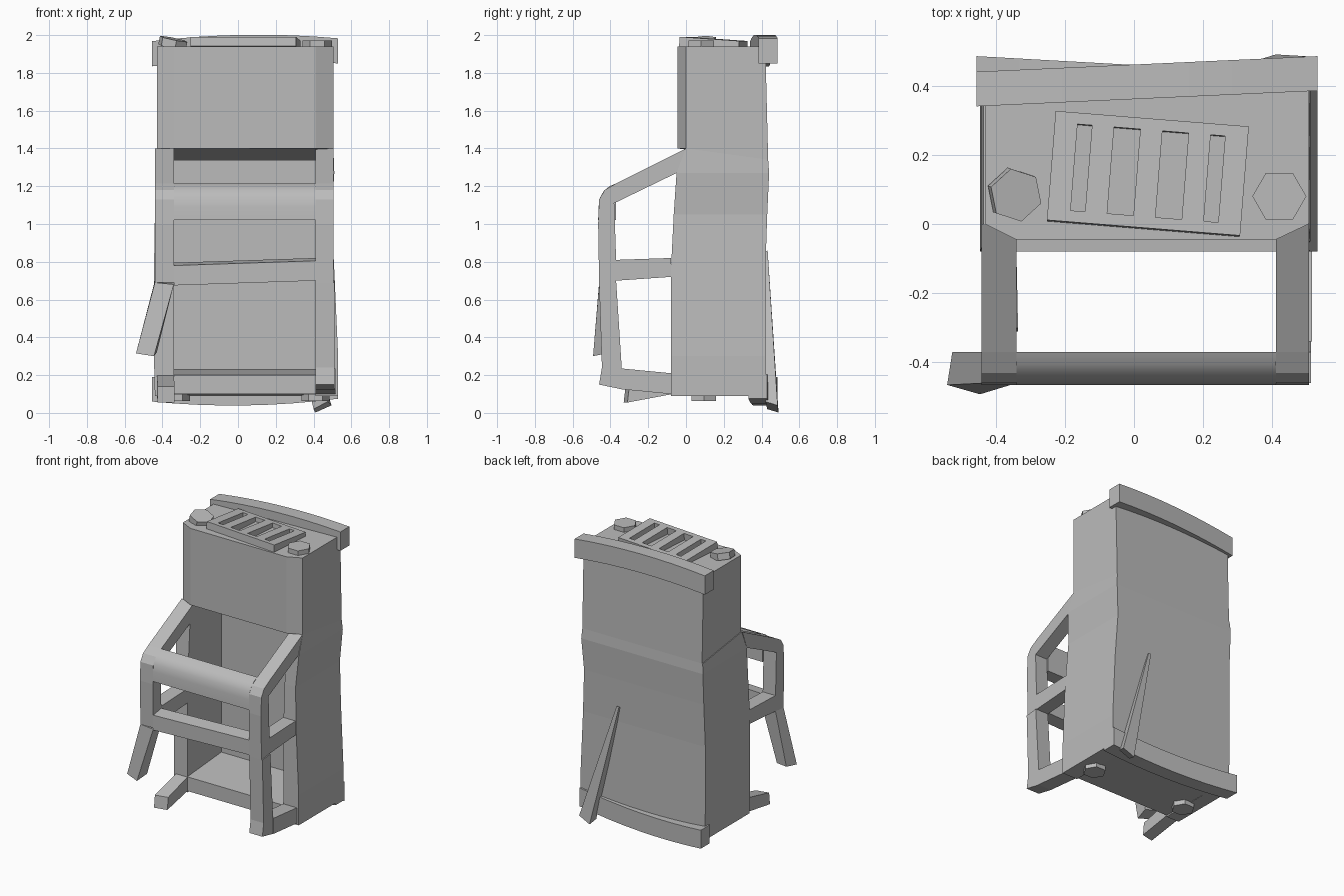
import bpy, bmesh, math
from mathutils import Vector, Matrix

cube = bpy.data.objects.get("Cube")
if cube:
    bpy.data.objects.remove(cube, do_unlink=True)

GREY = (0.5, 0.5, 0.5, 1.0)
grey = bpy.data.materials.new("worn_grey")
grey.use_nodes = True
grey.diffuse_color = GREY
for node in grey.node_tree.nodes:
    if node.type == 'BSDF_PRINCIPLED':
        node.inputs["Base Color"].default_value = GREY


def finish(name, bm):
    bmesh.ops.recalc_face_normals(bm, faces=bm.faces)
    mesh = bpy.data.meshes.new(name)
    bm.to_mesh(mesh)
    bm.free()
    mesh.materials.append(grey)
    obj = bpy.data.objects.new(name, mesh)
    bpy.context.collection.objects.link(obj)
    return obj


def loft(name, sections):
    """Skin matching closed sections and cap both ends."""
    bm = bmesh.new()
    rings = [[bm.verts.new(p) for p in s] for s in sections]
    n = len(rings[0])
    for a, b in zip(rings, rings[1:]):
        for i in range(n):
            j = (i + 1) % n
            bm.faces.new((a[i], a[j], b[j], b[i]))
    bm.faces.new(rings[0][::-1])
    bm.faces.new(rings[-1])
    return finish(name, bm)


def side_plate(name, profile, x0, x1):
    """Extrude a (y, z) profile along x."""
    return loft(name, [[(x, y, z) for y, z in profile] for x in (x0, x1)])


def bolt(name, loc, radius, height, tilt=(0, 0), turn=0):
    bm = bmesh.new()
    bmesh.ops.create_cone(bm, cap_ends=True, segments=6, radius1=radius,
                          radius2=radius, depth=height)
    m = (Matrix.Translation(loc) @ Matrix.Rotation(tilt[0], 4, 'X')
         @ Matrix.Rotation(tilt[1], 4, 'Y') @ Matrix.Rotation(turn, 4, 'Z'))
    bm.transform(m)
    return finish(name, bm)


IN_L, IN_R, IN_BACK = -0.34, 0.41, 0.30

# Hollow lower cabinet: U-shaped plan, walls slightly warped with height
levels = [  # z, left, right, front, back
    (0.09, -0.44, 0.53, -0.08, 0.42),
    (0.30, -0.445, 0.53, -0.08, 0.42),
    (0.75, -0.445, 0.51, -0.08, 0.42),
    (1.05, -0.44, 0.495, -0.065, 0.43),
    (1.27, -0.44, 0.51, -0.05, 0.44),
    (1.40, -0.435, 0.505, 0.0, 0.435),
]
rings = []
for z, l, r, f, b in levels:
    zb = z - 0.06 if z == 1.40 else z
    rings.append([(l, f, z), (l, b, zb), (r, b, zb), (r, f, z), (IN_R, f, z),
                  (IN_R, IN_BACK, zb), (IN_L, IN_BACK, zb), (IN_L, f, z)])
loft("cabinet_walls", rings)

# Floor, rising slightly towards the back
side_plate("cabinet_floor",
           [(-0.08, 0.1), (-0.08, 0.2), (0.31, 0.23), (0.31, 0.09)], IN_L, IN_R)

# Solid upper block with chamfered front corners and a sloping underside
plan = [(-0.43, 0.0), (-0.34, -0.045), (0.41, -0.045), (0.505, 0.0),
        (0.505, 0.42), (-0.43, 0.42)]
under = [(x, y + (0.015 if y > 0.1 else 0), 1.40 - 0.06 * max(0, y) / 0.42)
         for x, y in plan]
loft("upper_block", [under, [(x, y, 1.94) for x, y in plan]])

# Side frames: rail, post and cross rail on both sides
top_rail = [(0, 1.4), (-0.37, 1.215), (-0.38, 1.11), (-0.05, 1.27)]
post = [(-0.37, 1.215), (-0.43, 1.18), (-0.46, 1.13), (-0.465, 1.0),
        (-0.46, 0.69), (-0.37, 0.70), (-0.37, 0.81), (-0.38, 1.11)]
mid_rail = [(-0.37, 0.81), (-0.08, 0.82), (-0.08, 0.72), (-0.37, 0.70)]
for side, x0, x1 in (("right", -0.44, IN_L), ("left", IN_R, 0.505)):
    side_plate(side + "_top_rail", top_rail, x0, x1)
    side_plate(side + "_post", post, x0, x1)
    side_plate(side + "_mid_rail", mid_rail, x0, x1)

# Intact lower post and bottom rail
side_plate("left_lower_post",
           [(-0.46, 0.69), (-0.445, 0.24), (-0.46, 0.15), (-0.34, 0.125),
            (-0.34, 0.235), (-0.37, 0.70)], IN_R, 0.512)
side_plate("left_bottom_rail",
           [(-0.34, 0.235), (-0.08, 0.21), (-0.08, 0.1), (-0.34, 0.125)],
           IN_R, 0.515)

# Broken lower post, bent outwards
loft("broken_post", [
    [(-0.44, -0.46, 0.69), (IN_L, -0.46, 0.68), (IN_L, -0.37, 0.69),
     (-0.44, -0.37, 0.70)],
    [(-0.54, -0.465, 0.315), (-0.445, -0.492, 0.30), (-0.43, -0.40, 0.32),
     (-0.525, -0.37, 0.33)]])

# Broken bottom rail stub, sagging
loft("broken_rail_stub", [
    [(-0.43, -0.07, 0.1), (IN_L, -0.07, 0.1), (IN_L, -0.07, 0.2),
     (-0.43, -0.07, 0.2)],
    [(-0.425, -0.33, 0.055), (-0.335, -0.31, 0.055), (-0.335, -0.30, 0.14),
     (-0.425, -0.32, 0.14)]])

# Rounded front cushion and the tilted bar beneath it
cushion = side_plate("front_cushion",
                     [(-0.37, 1.215), (-0.405, 1.2), (-0.435, 1.175),
                      (-0.455, 1.14), (-0.463, 1.09), (-0.465, 1.02),
                      (-0.37, 1.02)], IN_L, IN_R)
loft("front_bar", [[(x, -0.46, z), (x, -0.37, z + 0.01), (x, -0.37, z + 0.12),
                    (x, -0.46, z + 0.105)]
                   for x, z in ((IN_L, 0.675), (IN_R, 0.70))])


# Arched bumper bands across the back
def band(name, left, right, height, bulge, steps=8):
    sections = []
    for i in range(steps + 1):
        t = i / steps
        p = Vector(left).lerp(Vector(right), t)
        z = p.z + bulge * (1 - (2 * t - 1) ** 2)
        sections.append([(p.x, p.y, z), (p.x, p.y + 0.1, z),
                         (p.x, p.y + 0.1, z + height), (p.x, p.y, z + height)])
    return loft(name, sections)


band("top_band", (-0.455, 0.34, 1.835), (0.53, 0.385, 1.85), 0.133, 0.026)
band("bottom_band", (-0.455, 0.385, 0.06), (0.53, 0.33, 0.075), 0.13, -0.028)

# Bent sliver peeling off the back
loft("back_sliver", [
    [(0.40, 0.43, 0.02), (0.41, 0.49, 0.002), (0.495, 0.485, 0.04),
     (0.475, 0.42, 0.06)],
    [(0.215, 0.41, 0.85), (0.22, 0.432, 0.86), (0.24, 0.432, 0.86),
     (0.24, 0.41, 0.85)]])

# Vent grille on the roof: two long rails and five slats, tilted as one
grille = (Matrix.Translation((0.04, 0.145, 1.955))
          @ Matrix.Rotation(math.radians(-4.6), 4, 'Z')
          @ Matrix.Rotation(math.radians(-4), 4, 'X'))
bars = [(0, s * 0.142, 0.56, 0.033) for s in (-1, 1)]
bars += [(s * 0.247, 0, 0.066, 0.251) for s in (-1, 1)]
bars += [(s * 0.14, 0, 0.064, 0.251) for s in (-1, 0, 1)]
bm = bmesh.new()
for x, y, w, d in bars:
    bmesh.ops.create_cube(bm, size=1, matrix=grille @ Matrix.Translation((x, y, 0))
                          @ Matrix.Diagonal((w, d, 0.05, 1)))
finish("roof_vent", bm)

# Hexagonal bolts above and below
bolt("loose_roof_bolt", (-0.345, 0.085, 1.958), 0.078, 0.045, (0.08, 0.2), 0.2)
bolt("roof_bolt", (0.42, 0.08, 1.95), 0.078, 0.045, turn=math.pi / 6)
for name, x in (("right_base_bolt", -0.33), ("left_base_bolt", 0.41)):
    bolt(name, (x, 0.095, 0.085), 0.075, 0.045, turn=math.pi / 6)

# Smooth only the rounded cushion
bpy.ops.object.select_all(action='DESELECT')
cushion.select_set(True)
bpy.context.view_layer.objects.active = cushion
bpy.ops.object.shade_smooth_by_angle(angle=math.radians(35))
